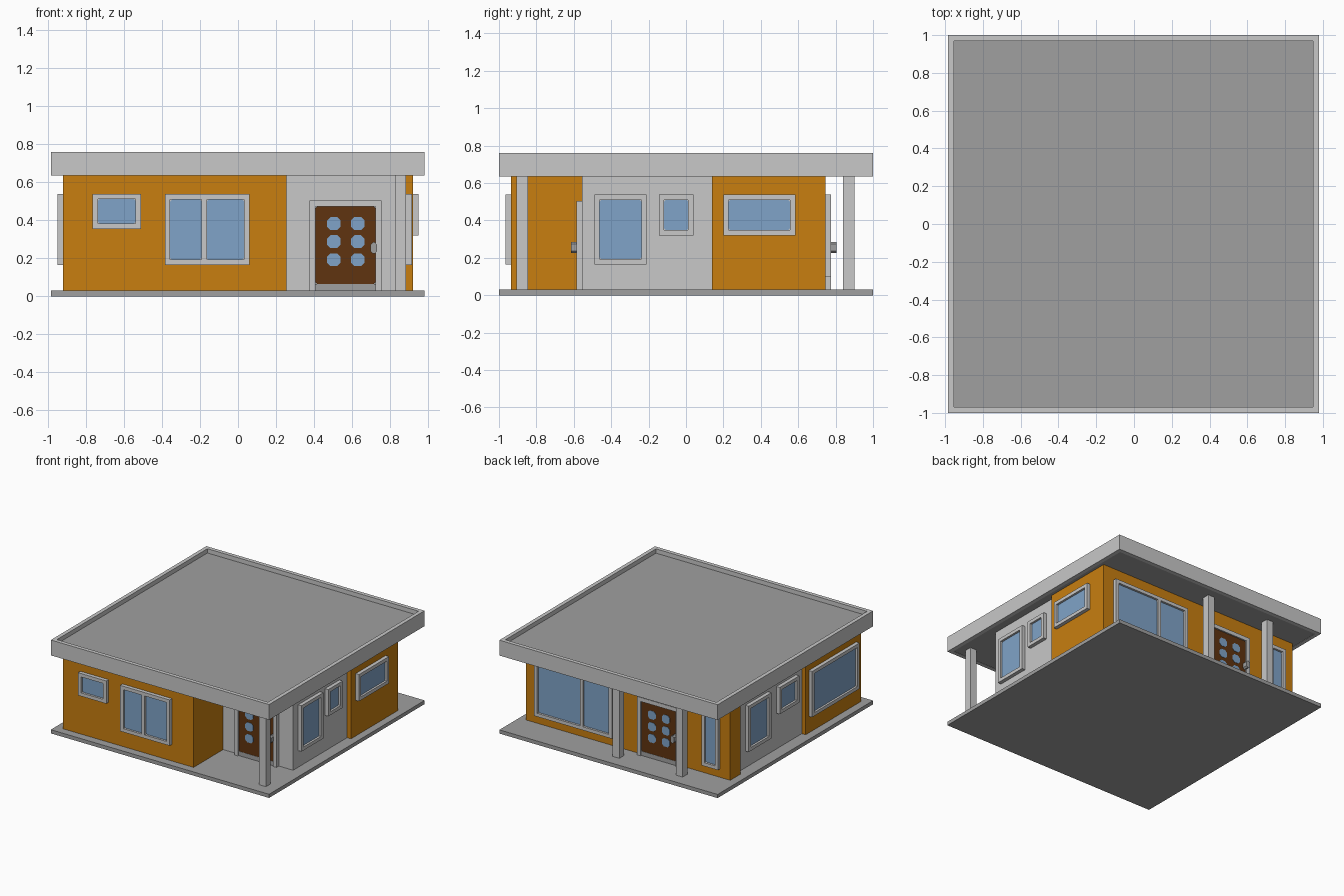
import bpy
import bmesh
from math import radians
from mathutils import Matrix

cube = bpy.data.objects.get("Cube")
if cube:
    bpy.data.objects.remove(cube, do_unlink=True)


def material(name, r, g, b):
    m = bpy.data.materials.new(name)
    m.use_nodes = True
    m.diffuse_color = (r, g, b, 1)
    m.node_tree.nodes["Principled BSDF"].inputs["Base Color"].default_value = (r, g, b, 1)
    return m


WHITE = material("light_grey", 0.578, 0.578, 0.578)
GREY = material("concrete_grey", 0.352, 0.352, 0.352)
ORANGE = material("ochre_wall", 0.578, 0.21, 0.005)
GLASS = material("glass_blue", 0.216, 0.371, 0.578)
BROWN = material("door_brown", 0.117, 0.034, 0.005)


def finish(bm, name, mat, matrix=Matrix()):
    bmesh.ops.recalc_face_normals(bm, faces=bm.faces)
    mesh = bpy.data.meshes.new(name)
    bm.to_mesh(mesh)
    bm.free()
    mesh.materials.append(mat)
    obj = bpy.data.objects.new(name, mesh)
    obj.matrix_world = matrix
    bpy.context.collection.objects.link(obj)
    return obj


def add_box(bm, x0, x1, y0, y1, z0, z1):
    place = (Matrix.Translation(((x0 + x1) / 2, (y0 + y1) / 2, (z0 + z1) / 2))
             @ Matrix.Diagonal((x1 - x0, y1 - y0, z1 - z0, 1)))
    bmesh.ops.create_cube(bm, size=1, matrix=place)


def boxes(name, mat, items, matrix=Matrix()):
    bm = bmesh.new()
    for item in items:
        add_box(bm, *item)
    return finish(bm, name, mat, matrix)


def extrude(bm, points, vector):
    face = bm.faces.new([bm.verts.new(p) for p in points])
    result = bmesh.ops.extrude_face_region(bm, geom=[face], use_keep_orig=True)
    verts = [v for v in result["geom"] if isinstance(v, bmesh.types.BMVert)]
    bmesh.ops.translate(bm, verts=verts, vec=vector)


def add_plate(bm, u0, u1, z0, z1, cut, y0, y1):
    """Upright plate with clipped corners, facing -y."""
    outline = [(u0 + cut, z0), (u1 - cut, z0), (u1, z0 + cut), (u1, z1 - cut),
               (u1 - cut, z1), (u0 + cut, z1), (u0, z1 - cut), (u0, z0 + cut)]
    extrude(bm, [(u, y0, z) for u, z in outline], (0, y1 - y0, 0))


def plates(name, mat, items, matrix):
    bm = bmesh.new()
    for item in items:
        add_plate(bm, *item)
    return finish(bm, name, mat, matrix)


def wall_space(angle, distance):
    """Local frame of a wall: x along it, -y outward, z up."""
    return Matrix.Rotation(radians(angle), 4, "Z") @ Matrix.Translation((0, -distance, 0))


DEPTH = 0.03
RIM = 0.028


def window(name, space, u0, u1, z0, z1, mullion=None):
    bars = [(u0, u0 + RIM, -DEPTH, 0, z0, z1), (u1 - RIM, u1, -DEPTH, 0, z0, z1)]
    for low in (z0, z1 - RIM):
        bars.append((u0 + RIM, u1 - RIM, -DEPTH, 0, low, low + RIM))
    spans = [(u0 + RIM, u1 - RIM)]
    if mullion is not None:
        half = RIM / 2
        bars.append((mullion - half, mullion + half, -DEPTH, 0, z0 + RIM, z1 - RIM))
        spans = [(u0 + RIM, mullion - half), (mullion + half, u1 - RIM)]
    bars.append((u0 + RIM, u1 - RIM, -0.008, 0, z0 + RIM, z1 - RIM))
    boxes(name + "_frame", WHITE, bars, space)
    plates(name + "_glass", GLASS,
           [(a, b, z0 + RIM, z1 - RIM, 0.01, -0.013, -0.006) for a, b in spans], space)


def door(name, space, centre):
    u0, u1, floor, top = centre - 0.19, centre + 0.19, 0.03, 0.505
    rim = 0.032
    boxes(name + "_frame", WHITE, [
        (u0, u0 + rim, -DEPTH, 0, floor, top),
        (u1 - rim, u1, -DEPTH, 0, floor, top),
        (u0 + rim, u1 - rim, -DEPTH, 0, top - rim, top),
        (u0 + rim, u1 - rim, -0.008, 0, floor, top - rim)], space)
    boxes(name + "_threshold", GREY,
          [(u0 + rim, u1 - rim, -0.02, 0, floor, 0.065)], space)
    plates(name + "_leaf", BROWN,
           [(u0 + rim, u1 - rim, 0.065, top - rim, 0.01, -0.018, -0.006)], space)
    panes = []
    for u in (centre - 0.062, centre + 0.064):
        for z in (0.193, 0.288, 0.383):
            panes.append((u - 0.036, u + 0.036, z - 0.034, z + 0.034, 0.018, -0.021, -0.015))
    plates(name + "_panes", GLASS, panes, space)
    plates(name + "_handle", GREY,
           [(centre + 0.132, centre + 0.164, 0.225, 0.285, 0.012, -0.06, -0.015)], space)


# Base slab and roof
X0, X1 = -0.985, 0.98
boxes("base_slab", GREY, [(X0, X1, -1, 1, 0, 0.03)])
EDGE = 0.032
boxes("roof_rim", WHITE, [
    (X0, X0 + EDGE, -1, 1, 0.635, 0.76), (X1 - EDGE, X1, -1, 1, 0.635, 0.76),
    (X0 + EDGE, X1 - EDGE, -1, -1 + EDGE, 0.635, 0.76),
    (X0 + EDGE, X1 - EDGE, 1 - EDGE, 1, 0.635, 0.76)])
boxes("roof_panel", GREY, [(X0 + EDGE, X1 - EDGE, -1 + EDGE, 1 - EDGE, 0.637, 0.725)])

# Walls
LOW, HIGH = 0.03, 0.637
boxes("white_walls", WHITE, [(-0.885, 0.885, -0.555, 0.64, LOW, HIGH)])
boxes("front_room_walls", ORANGE, [(-0.92, 0.255, -0.935, -0.225, LOW, HIGH)])
back = bmesh.new()
extrude(back, [(0.92, 0.14, LOW), (0.92, 0.745, LOW), (-0.92, 0.745, LOW),
               (-0.92, 0.615, LOW), (0.5, 0.615, LOW), (0.5, 0.14, LOW)],
        (0, 0, HIGH - LOW))
finish(back, "back_room_walls", ORANGE)

# Porch columns
for name, x, y in (("front_column", 0.855, -0.875), ("back_column_left", 0.0, 0.87),
                   ("back_column_right", -0.57, 0.87)):
    boxes(name, WHITE, [(x - 0.03, x + 0.03, y - 0.03, y + 0.03, LOW, HIGH)])

# Front openings
front = wall_space(0, 0.935)
window("front_small_window", front, -0.765, -0.51, 0.355, 0.54)
window("front_double_window", front, -0.385, 0.06, 0.165, 0.538, -0.178)
door("front_door", wall_space(0, 0.555), 0.566)

# Openings of the +x side
side = wall_space(90, 0.885)
window("side_tall_window", side, -0.49, -0.21, 0.165, 0.538)
window("side_small_window", side, -0.145, 0.04, 0.32, 0.538)
window("side_wide_window", wall_space(90, 0.92), 0.2, 0.585, 0.32, 0.538)

# Back openings
rear = wall_space(180, 0.745)
window("back_double_window", rear, -0.825, -0.125, 0.1, 0.538, -0.4)
door("back_door", rear, 0.29)
window("back_narrow_window", rear, 0.68, 0.83, 0.1, 0.538)

# Openings of the -x side
far = wall_space(270, 0.885)
window("far_tall_window", far, -0.5, -0.21, 0.165, 0.538)
window("far_small_window", far, -0.1, 0.15, 0.32, 0.538)
window("far_wide_window", wall_space(270, 0.92), 0.265, 0.875, 0.165, 0.538)
